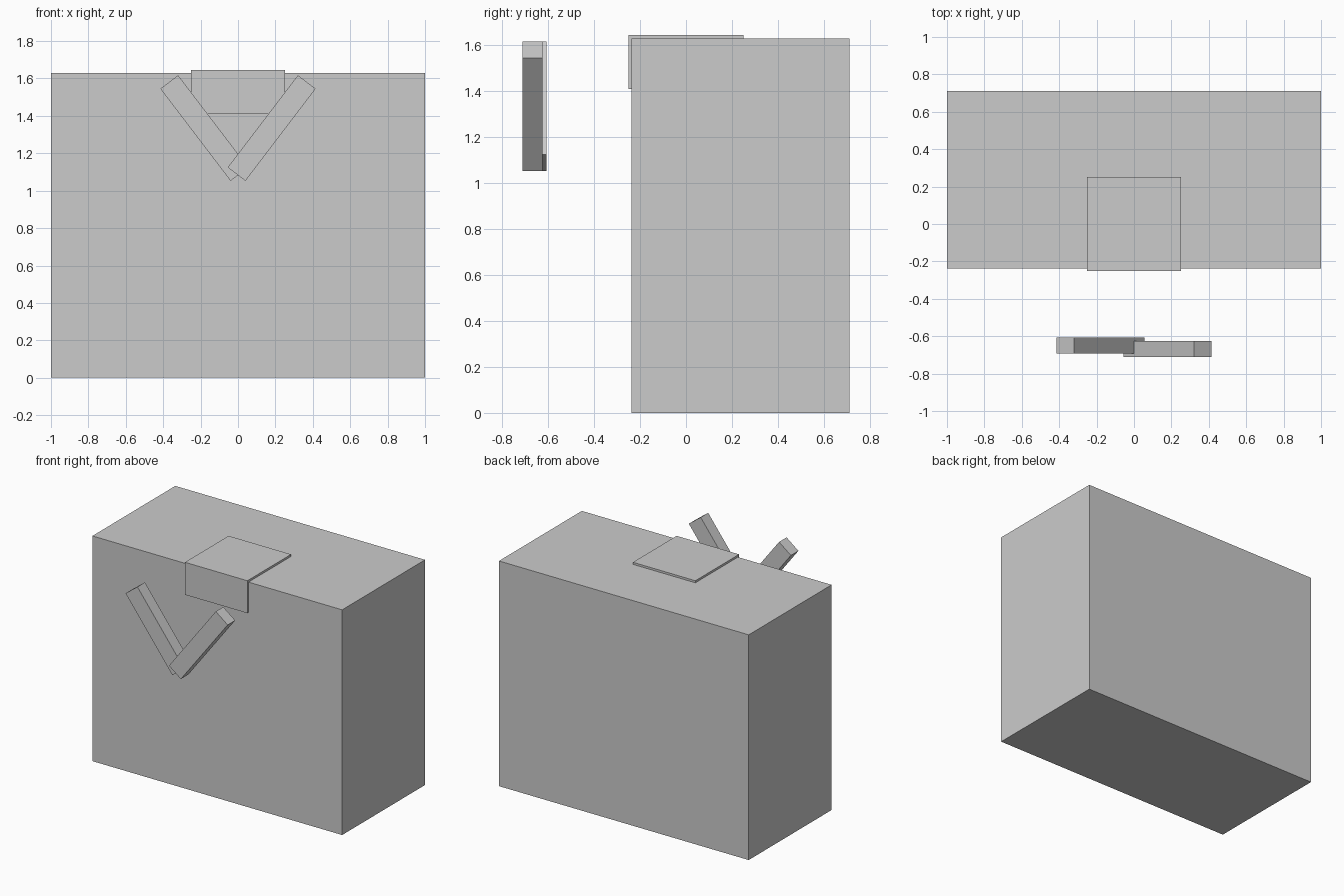
import bpy, math

if "Cube" in bpy.data.objects:
    bpy.data.objects.remove(bpy.data.objects["Cube"])


def box(name, x, y, z, size, tilt=0.0):
    bpy.ops.mesh.primitive_cube_add(size=1, location=(x, y, z), rotation=(0, tilt, 0))
    ob = bpy.context.object
    ob.name = name
    ob.scale = size
    bpy.ops.object.transform_apply(location=False, rotation=True, scale=True)
    return ob


# Main box body
box("body", 0, 0.237, 0.815, (2.0, 0.948, 1.63))

# Thin patch wrapping over the top front edge
box("top_patch", 0, 0, 1.5275, (0.5, 0.5, 0.235))

# Two crossed bars floating in front, forming a V
for name, side, y in (("left_bar", -1, -0.650), ("right_bar", 1, -0.668)):
    box(name, side * 0.18, y, 1.335, (0.619, 0.086, 0.119), -side * math.radians(52.7))
